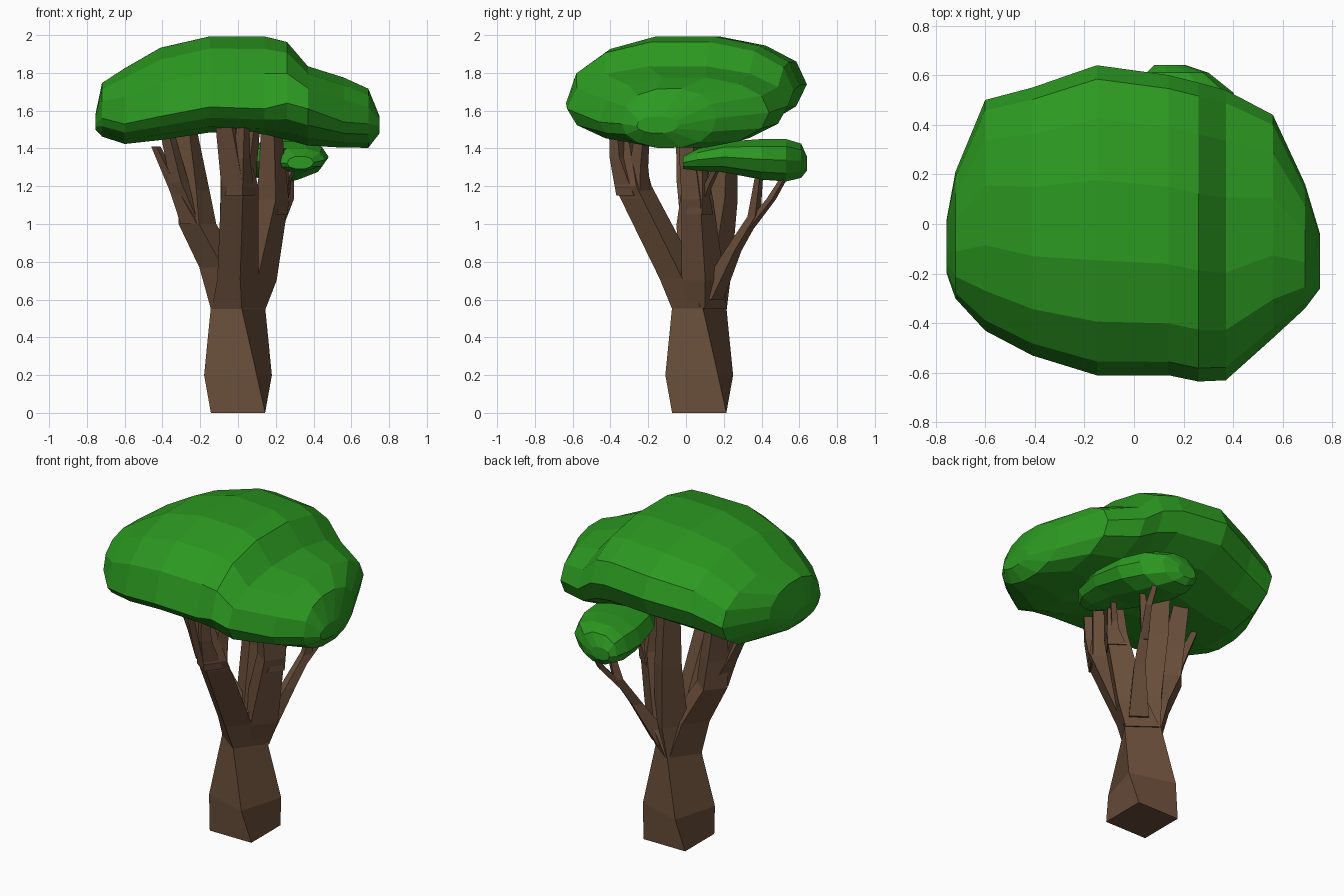
import bpy, bmesh, math


def material(name, rgb):
    m = bpy.data.materials.new(name)
    m.diffuse_color = (*rgb, 1)
    return m


BARK = material("bark", (0.14, 0.075, 0.042))
LEAF = material("leaf", (0.025, 0.32, 0.015))


def skin_rings(name, rings, mat):
    """Join equal rings of points into one closed, flat-shaded object."""
    bm = bmesh.new()
    loops = [[bm.verts.new(p) for p in ring] for ring in rings]
    n = len(loops[0])
    for a, b in zip(loops, loops[1:]):
        for i in range(n):
            j = (i + 1) % n
            bm.faces.new((a[i], a[j], b[j], b[i]))
    bm.faces.new(loops[0])
    bm.faces.new(loops[-1])
    bmesh.ops.recalc_face_normals(bm, faces=bm.faces)
    me = bpy.data.meshes.new(name)
    bm.to_mesh(me)
    bm.free()
    me.materials.append(mat)
    ob = bpy.data.objects.new(name, me)
    bpy.context.collection.objects.link(ob)
    return ob


def limb(name, *stations):
    """Four-sided limb: stations are (x, y, z, radius, twist in degrees)."""
    rings = []
    for x, y, z, r, turn in stations:
        rings.append([(x + r * math.cos(math.radians(turn + 90 * k)),
                       y + r * math.sin(math.radians(turn + 90 * k)), z)
                      for k in range(4)])
    return skin_rings(name, rings, BARK)


def canopy(name, stations, back_rim, sides, along_y=False):
    """Leaf mass: stations are (position, side min, side max, bottom, top,
    rim height at side min)."""
    rings = []
    for p, s0, s1, bot, top, rim in stations:
        ring = []
        for i in range(sides):
            a = 2 * math.pi * i / sides
            c, s = math.cos(a), math.sin(a)
            c = math.copysign(abs(c) ** 0.9, c)
            s = s ** 0.9 if s > 0 else -abs(s)
            side = (s0 + s1) / 2 + c * (s1 - s0) / 2
            far = bot + (top - bot) * back_rim
            mid = rim + (far - rim) * (c + 1) / 2
            z = mid + s * ((top - mid) if s > 0 else (mid - bot))
            ring.append((side, p, z) if along_y else (p, side, z))
        rings.append(ring)
    return skin_rings(name, rings, LEAF)


# twisted trunk
limb("trunk", (0, 0.07, 0, 0.203, -45), (0, 0.07, 0.2, 0.205, -61),
     (0, 0.07, 0.55, 0.146, -82), (0, 0.07, 0.76, 0.125, -86))

# main boughs
limb("left_bough", (-0.01, 0.07, 0.55, 0.135, -82), (-0.09, 0.07, 0.77, 0.115, -85),
     (-0.215, 0.05, 1.0, 0.1, -85), (-0.235, 0.06, 1.18, 0.085, -80),
     (-0.29, 0.08, 1.6, 0.055, -70))
limb("front_bough", (0, 0.065, 0.55, 0.14, -82), (0, -0.03, 0.71, 0.11, -84),
     (0.01, -0.28, 1.2, 0.1, -80), (-0.07, -0.35, 1.6, 0.06, -70))
limb("right_bough", (0.01, 0.08, 0.55, 0.137, -82), (0.09, 0.09, 0.7, 0.115, -84),
     (0.185, 0.06, 1.13, 0.085, -80), (0.175, 0.0, 1.6, 0.05, -75))
limb("back_bough", (0, 0.08, 0.55, 0.137, -82), (0.01, 0.13, 0.74, 0.11, -84),
     (-0.01, 0.19, 1.13, 0.085, -80), (-0.03, 0.21, 1.6, 0.065, -75))

# branches forking off the boughs into the canopy
forks = {
    "left_outer_branch": ((-0.23, 0.03, 1.0, 0.075), (-0.32, 0.02, 1.17, 0.04), (-0.435, 0.01, 1.41, 0.025)),
    "left_middle_branch": ((-0.22, 0.05, 1.0, 0.08), (-0.31, 0.0, 1.22, 0.05), (-0.39, -0.02, 1.55, 0.035)),
    "front_right_branch": ((0.02, -0.26, 1.14, 0.08), (0.05, -0.25, 1.3, 0.05), (0.09, -0.22, 1.6, 0.035)),
    "front_outer_branch": ((0.01, -0.29, 1.15, 0.08), (0.02, -0.36, 1.35, 0.045), (0.03, -0.38, 1.6, 0.03)),
    "right_outer_branch": ((0.19, 0.07, 1.05, 0.075), (0.225, 0.08, 1.15, 0.045), (0.24, 0.08, 1.4, 0.025)),
    "right_twig": ((0.2, 0.07, 1.05, 0.035), (0.235, 0.11, 1.19, 0.025), (0.31, 0.18, 1.33, 0.018)),
    "back_branch": ((0.07, 0.12, 0.6, 0.08), (0.17, 0.25, 0.86, 0.045), (0.22, 0.36, 1.04, 0.035), (0.27, 0.39, 1.28, 0.02)),
    "back_twig": ((0.205, 0.33, 0.98, 0.033), (0.27, 0.45, 1.13, 0.026), (0.28, 0.54, 1.28, 0.018)),
}
for name, pts in forks.items():
    limb(name, *[(*p, -80) for p in pts])

# large crown, with a lower lobe on the right
canopy("main_canopy", [
    (-0.755, -0.20, 0.02, 1.50, 1.58, 1.53), (-0.72, -0.30, 0.21, 1.46, 1.75, 1.56),
    (-0.60, -0.43, 0.50, 1.42, 1.83, 1.53), (-0.41, -0.53, 0.55, 1.44, 1.94, 1.57),
    (-0.15, -0.61, 0.64, 1.48, 2.00, 1.62), (0.14, -0.61, 0.60, 1.47, 2.00, 1.61),
    (0.26, -0.635, 0.57, 1.44, 1.97, 1.64), (0.37, -0.63, 0.54, 1.41, 1.84, 1.61),
    (0.56, -0.46, 0.44, 1.40, 1.78, 1.54), (0.69, -0.34, 0.16, 1.40, 1.72, 1.53),
    (0.75, -0.26, -0.04, 1.48, 1.57, 1.52)], 0.5, 14)

# small leaf cluster at the back right
canopy("small_canopy", [
    (-0.015, 0.26, 0.40, 1.29, 1.36, 1.32), (0.06, 0.17, 0.46, 1.28, 1.40, 1.33),
    (0.2, 0.08, 0.48, 1.27, 1.44, 1.33), (0.4, 0.03, 0.46, 1.23, 1.455, 1.32),
    (0.53, 0.03, 0.40, 1.22, 1.455, 1.32), (0.61, 0.05, 0.30, 1.24, 1.43, 1.32),
    (0.64, 0.08, 0.21, 1.28, 1.36, 1.32)], 0.5, 10, along_y=True)
